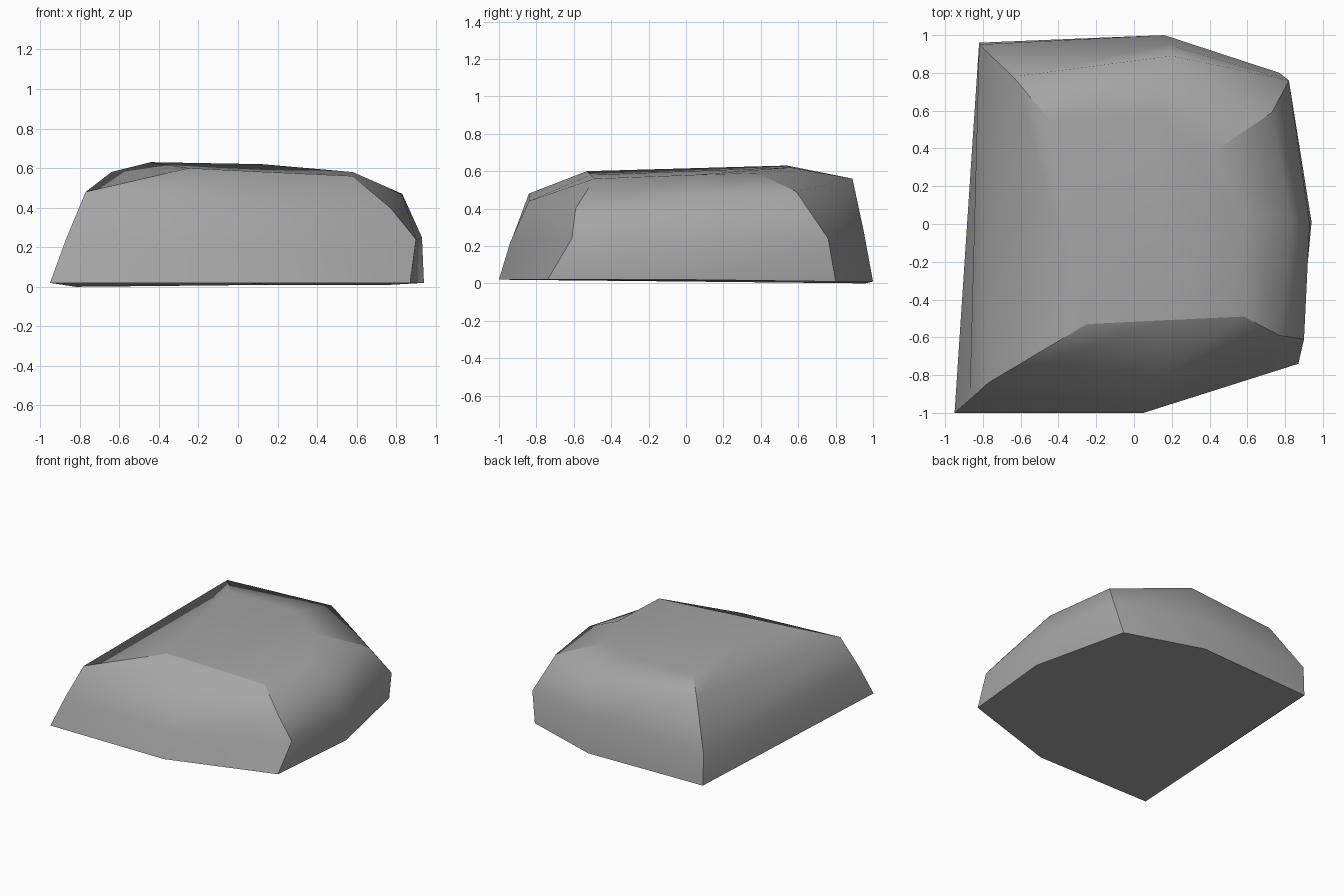
import bpy
import bmesh

default_cube = bpy.data.objects.get("Cube")
if default_cube:
    bpy.data.objects.remove(default_cube, do_unlink=True)

# Stone grey
stone_grey = bpy.data.materials.new("stone_grey")
stone_grey.use_nodes = True
colour = (0.38, 0.38, 0.38, 1.0)
stone_grey.diffuse_color = colour
shader = stone_grey.node_tree.nodes["Principled BSDF"]
shader.inputs["Base Color"].default_value = colour

# Rock ribs, each running from the base up to the rim of the flat top
ribs = {
    "front_right": [(-.95, -1, .02), (-.87, -.93, .24), (-.77, -.84, .48), (-.25, -.53, .6)],
    "front": [(.05, -1, .02), (.07, -.94, .22), (.1, -.84, .44), (.15, -.51, .58)],
    "front_left": [(.87, -.74, .02), (.9, -.61, .24), (.77, -.59, .4), (.58, -.49, .56)],
    "left": [(.94, .01, .02), (.93, 0, .25), (.83, .03, .47), (.58, .04, .58)],
    "back_left": [(.77, .8, .01), (.82, .76, .24), (.73, .59, .49), (.42, .38, .59)],
    "back": [(.16, 1, .01), (.18, .95, .28), (.2, .89, .56), (.12, .56, .62)],
    "back_right": [(-.82, .96, 0), (-.82, .95, .24), (-.64, .78, .58), (-.44, .54, .63)],
}
sharp_ribs = {"front_right", "front_left", "back_left", "back_right"}

bm = bmesh.new()
columns = {name: [bm.verts.new(point) for point in points] for name, points in ribs.items()}
names = list(columns)

# Sides: skin each rib to the next one around the rock
for index, name in enumerate(names):
    here = columns[name]
    following = columns[names[(index + 1) % len(names)]]
    for level in range(len(here) - 1):
        bm.faces.new((here[level], following[level], following[level + 1], here[level + 1]))

# Flat top and underside
bm.faces.new([columns[name][-1] for name in names])
bm.faces.new([columns[name][0] for name in reversed(names)])

for face in bm.faces:
    face.smooth = True


def sharpen(path):
    """Mark every edge along a path of vertices as a hard crease."""
    for start, end in zip(path, path[1:]):
        bm.edges.get((start, end)).smooth = False


# Creases: the corner ribs, the front rim and the base outline
for name in sharp_ribs:
    sharpen(columns[name])
sharpen([columns[name][-1] for name in ("front_right", "front", "front_left")])
sharpen([columns[name][0] for name in names + names[:1]])

bmesh.ops.recalc_face_normals(bm, faces=bm.faces)
mesh = bpy.data.meshes.new("rock")
bm.to_mesh(mesh)
bm.free()
mesh.materials.append(stone_grey)
rock = bpy.data.objects.new("rock", mesh)
bpy.context.scene.collection.objects.link(rock)
